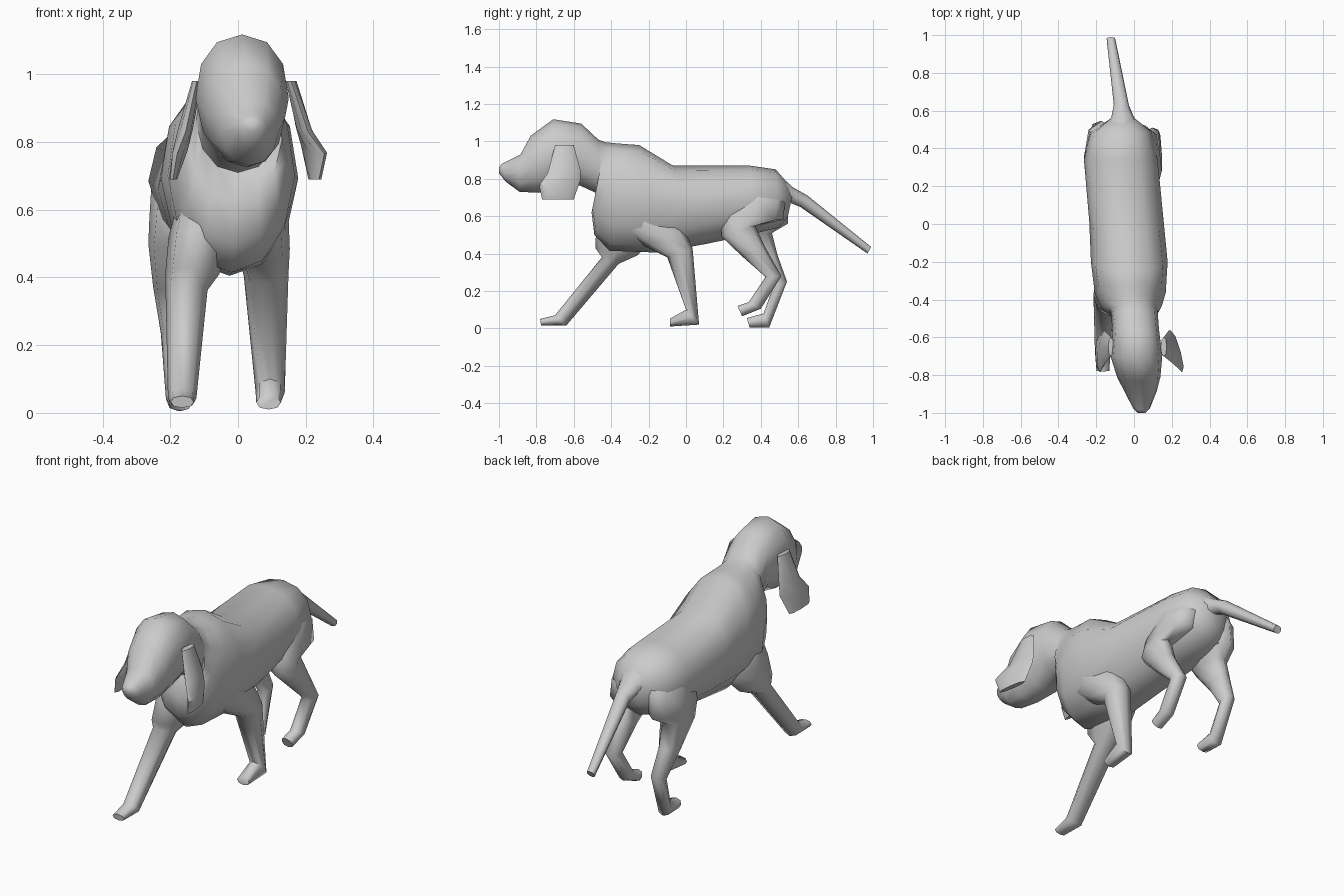
import bpy, bmesh
from math import sin, cos, pi, radians, copysign


def loft(name, rings, sides=8, power=0.9, taper=0.0, angle=75):
    """Skin rounded rings; each ring = (y,z) upper/front edge, (y,z) lower/back edge,
    centre x, half width, optional x lean between the two edges."""
    bm = bmesh.new()
    loops = []
    for ring in rings:
        (y1, z1), (y2, z2), x, w = ring[:4]
        lean = ring[4] if len(ring) > 4 else 0
        loop = []
        for i in range(sides):
            a = 2 * pi * i / sides
            s = copysign(abs(sin(a)) ** power, sin(a)) if abs(sin(a)) > 1e-6 else 0
            c = copysign(abs(cos(a)) ** power, cos(a)) if abs(cos(a)) > 1e-6 else 0
            half = w * (1 - taper * max(0, -c))
            loop.append(bm.verts.new((x + half * s + lean * c,
                                      (y1 + y2) / 2 + c * (y1 - y2) / 2,
                                      (z1 + z2) / 2 + c * (z1 - z2) / 2)))
        loops.append(loop)
    for a, b in zip(loops, loops[1:]):
        for i in range(sides):
            j = (i + 1) % sides
            bm.faces.new((a[i], a[j], b[j], b[i]))
    bm.faces.new(loops[0])
    bm.faces.new(loops[-1])
    bmesh.ops.recalc_face_normals(bm, faces=bm.faces)
    me = bpy.data.meshes.new(name)
    bm.to_mesh(me)
    bm.free()
    ob = bpy.data.objects.new(name, me)
    bpy.context.collection.objects.link(ob)
    bpy.ops.object.select_all(action='DESELECT')
    ob.select_set(True)
    bpy.context.view_layer.objects.active = ob
    bpy.ops.object.shade_smooth_by_angle(angle=radians(angle))
    return ob


# Trunk, neck and head in one skin, from rump to nose
loft("body_and_head", [
    ((0.575, 0.74), (0.545, 0.60), -0.06, 0.06),
    ((0.48, 0.85), (0.50, 0.54), -0.068, 0.16),
    ((0.34, 0.87), (0.34, 0.50), -0.07, 0.195),
    ((-0.07, 0.87), (0.10, 0.45), -0.04, 0.197),
    ((-0.25, 0.98), (-0.15, 0.405), -0.025, 0.203),
    ((-0.32, 0.985), (-0.41, 0.415), -0.02, 0.188),
    ((-0.38, 0.99), (-0.49, 0.50), -0.015, 0.162),
    ((-0.43, 0.995), (-0.505, 0.62), -0.01, 0.14),
    ((-0.47, 1.01), (-0.45, 0.71), 0.0, 0.125),
    ((-0.56, 1.095), (-0.57, 0.765), 0.01, 0.123),
    ((-0.71, 1.118), (-0.68, 0.74), 0.012, 0.138),
    ((-0.83, 1.03), (-0.79, 0.725), 0.025, 0.115),
    ((-0.885, 0.93), (-0.89, 0.73), 0.035, 0.085),
    ((-0.985, 0.88), (-0.965, 0.785), 0.04, 0.045),
    ((-1.0, 0.86), (-1.0, 0.83), 0.04, 0.02),
], sides=12, taper=0.1)

# Hanging ears
loft("right_ear", [
    ((-0.70, 0.98), (-0.60, 0.98), 0.157, 0.016),
    ((-0.74, 0.83), (-0.565, 0.85), 0.195, 0.022, 0.012),
    ((-0.785, 0.765), (-0.565, 0.79), 0.225, 0.022, 0.03),
    ((-0.77, 0.69), (-0.60, 0.69), 0.227, 0.014, 0.012),
], angle=50)
loft("left_ear", [
    ((-0.70, 0.98), (-0.60, 0.98), -0.122, 0.014),
    ((-0.74, 0.83), (-0.565, 0.85), -0.155, 0.022),
    ((-0.785, 0.765), (-0.565, 0.79), -0.17, 0.022, -0.01),
    ((-0.77, 0.69), (-0.60, 0.69), -0.192, 0.012),
], angle=50)

# Tail
loft("tail", [
    ((0.50, 0.82), (0.53, 0.64), -0.06, 0.09),
    ((0.57, 0.755), (0.56, 0.67), -0.06, 0.06),
    ((0.65, 0.71), (0.61, 0.65), -0.067, 0.04),
    ((0.99, 0.435), (0.97, 0.40), -0.122, 0.023),
])

# Front legs: left reaching forward, right planted
loft("left_front_leg", [
    ((-0.42, 0.74), (-0.20, 0.72), -0.09, 0.06),
    ((-0.48, 0.54), (-0.15, 0.50), -0.115, 0.09),
    ((-0.485, 0.43), (-0.26, 0.39), -0.135, 0.08),
    ((-0.45, 0.38), (-0.36, 0.345), -0.152, 0.062),
    ((-0.70, 0.07), (-0.64, 0.015), -0.165, 0.042),
    ((-0.78, 0.05), (-0.775, 0.015), -0.165, 0.034),
])
loft("right_front_leg", [
    ((-0.40, 0.72), (-0.22, 0.80), 0.04, 0.06),
    ((-0.36, 0.53), (-0.12, 0.64), 0.063, 0.086),
    ((-0.22, 0.44), (-0.01, 0.53), 0.075, 0.078),
    ((-0.10, 0.38), (0.035, 0.43), 0.083, 0.066),
    ((0.0, 0.10), (0.07, 0.02), 0.095, 0.043),
    ((-0.085, 0.052), (-0.085, 0.01), 0.09, 0.036),
])

# Hind legs: left planted, right lifted
loft("left_hind_leg", [
    ((0.30, 0.80), (0.47, 0.78), -0.14, 0.05),
    ((0.23, 0.70), (0.545, 0.68), -0.17, 0.085),
    ((0.20, 0.58), (0.545, 0.56), -0.182, 0.08),
    ((0.25, 0.49), (0.46, 0.51), -0.205, 0.06),
    ((0.36, 0.36), (0.49, 0.39), -0.205, 0.046),
    ((0.465, 0.22), (0.54, 0.25), -0.19, 0.038),
    ((0.415, 0.08), (0.445, 0.005), -0.175, 0.038),
    ((0.325, 0.055), (0.34, 0.005), -0.17, 0.034),
])
loft("right_hind_leg", [
    ((0.30, 0.80), (0.47, 0.78), 0.01, 0.05),
    ((0.23, 0.70), (0.53, 0.68), 0.035, 0.085),
    ((0.185, 0.58), (0.52, 0.58), 0.06, 0.08),
    ((0.19, 0.49), (0.37, 0.55), 0.085, 0.062),
    ((0.30, 0.385), (0.42, 0.44), 0.10, 0.048),
    ((0.425, 0.275), (0.51, 0.28), 0.10, 0.04),
    ((0.335, 0.14), (0.40, 0.105), 0.095, 0.036),
    ((0.275, 0.12), (0.30, 0.065), 0.09, 0.032),
])
